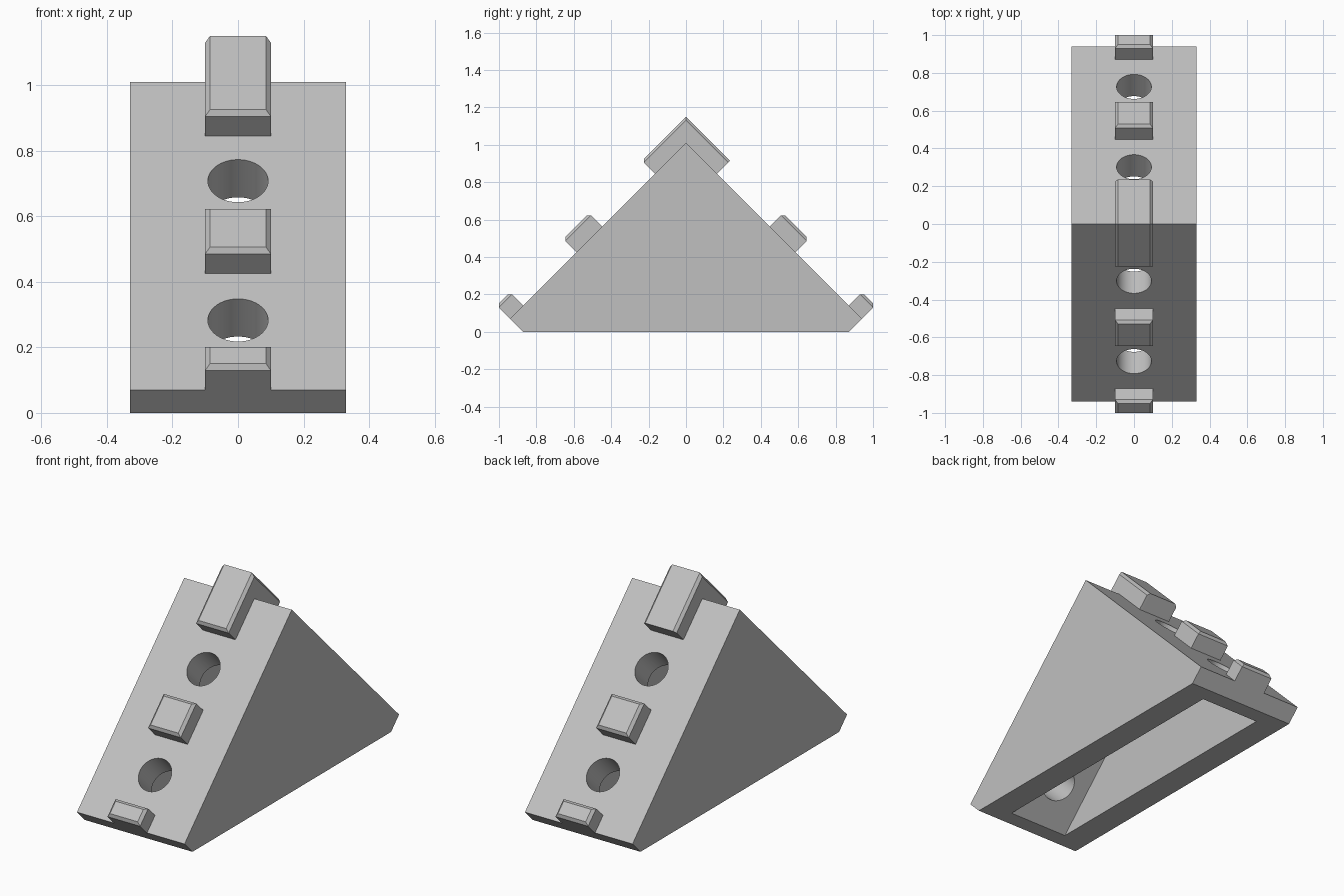
import bpy, bmesh, math
from mathutils import Vector, Matrix

if "Cube" in bpy.data.objects:
    bpy.data.objects.remove(bpy.data.objects["Cube"])

APEX = 1.01      # height of the body ridge
HALF = 0.33      # half width of the body
R = math.sqrt(0.5)
LUG, CH, RISE = 0.1, 0.015, 0.1   # lug half width, chamfer, height

grey = bpy.data.materials.new("light grey plastic")
grey.use_nodes = True
grey.diffuse_color = (0.527, 0.527, 0.527, 1)
grey.node_tree.nodes["Principled BSDF"].inputs["Base Color"].default_value = grey.diffuse_color


def finish(name, bm):
    bmesh.ops.remove_doubles(bm, verts=bm.verts, dist=1e-5)
    bmesh.ops.recalc_face_normals(bm, faces=bm.faces)
    mesh = bpy.data.meshes.new(name)
    bm.to_mesh(mesh)
    bm.free()
    mesh.materials.append(grey)
    ob = bpy.data.objects.new(name, mesh)
    bpy.context.collection.objects.link(ob)
    return ob


def loft(name, rings):
    """Skin matching rings of points and cap both ends."""
    bm = bmesh.new()
    loops = [[bm.verts.new(p) for p in ring] for ring in rings]
    for a, b in zip(loops, loops[1:]):
        for i in range(len(a)):
            j = (i + 1) % len(a)
            bm.faces.new((a[i], a[j], b[j], b[i]))
    bm.faces.new(loops[0])
    bm.faces.new(loops[-1])
    return finish(name, bm)


def section(x, profile):
    return [(x, y, z) for y, z in profile]


def on_slope(side, x, s, h):
    """Point at distance s down the slope and h above it."""
    return Vector((x, side * (s + h) * R, APEX + (h - s) * R))


def drill(name, side, s):
    bm = bmesh.new()
    bmesh.ops.create_cone(bm, cap_ends=True, segments=48, radius1=0.092,
                          radius2=0.092, depth=0.5)
    axis = Vector((0, side, 1)).to_track_quat('Z', 'Y').to_matrix().to_4x4()
    place = Matrix.Translation(on_slope(side, 0, s, -0.06)) @ axis
    bmesh.ops.transform(bm, matrix=place, verts=bm.verts)
    return finish(name, bm)


# Wedge body with clipped feet
outline = [(-0.87, 0), (0.87, 0), (0.94, 0.07), (0, APEX), (-0.94, 0.07)]
body = loft("bracket_body", [section(x, outline) for x in (-HALF, HALF)])

# Hollow underside and screw holes
hollow = [(-0.83, -0.05), (0.83, -0.05), (0, 0.78)]
cutters = [loft("hollow_cutter", [section(x, hollow) for x in (-0.182, 0.182)])]
for side in (-1, 1):
    for y in (0.302, 0.727):
        cutters.append(drill("hole_cutter", side, y / R))

bpy.context.view_layer.objects.active = body
for cutter in cutters:
    cutter.hide_render = True
    cut = body.modifiers.new("cut", 'BOOLEAN')
    cut.operation = 'DIFFERENCE'
    cut.solver = 'EXACT'
    cut.object = cutter
    bpy.ops.object.modifier_apply(modifier=cut.name)
    bpy.data.objects.remove(cutter)

# Chamfered locating lugs on both slopes
for side, face in ((-1, "front"), (1, "back")):
    for label, s0, s1 in (("middle", 0.633, 0.827), ("lower", 1.23, 1.33)):
        rings = []
        for h, c in ((0, 0), (RISE - CH, 0), (RISE, CH)):
            w = LUG - c
            rings.append([on_slope(side, x, s, h) for x, s in
                          ((-w, s0 + c), (w, s0 + c), (w, s1 - c), (-w, s1 - c))])
        loft(f"{face}_{label}_lug", rings)

# Angled lug over the ridge, chamfered at the front end and along both sides
low = [(-0.165, 0.845), (-0.225, 0.905), (-0.225, 0.905), (0, 1.13),
       (0.225, 0.905), (0.165, 0.845), (0, APEX)]
high = [(-0.165, 0.845), (-0.225, 0.905), (-0.225, 0.926), (0, 1.151),
        (0.236, 0.915), (0.165, 0.845), (0, APEX)]
loft("ridge_lug", [section(-LUG, low), section(CH - LUG, high),
                   section(LUG - CH, high), section(LUG, low)])

# Smooth the round bores while keeping the edges crisp
bpy.ops.object.select_all(action='DESELECT')
body.select_set(True)
bpy.ops.object.shade_smooth_by_angle(angle=math.radians(30))
